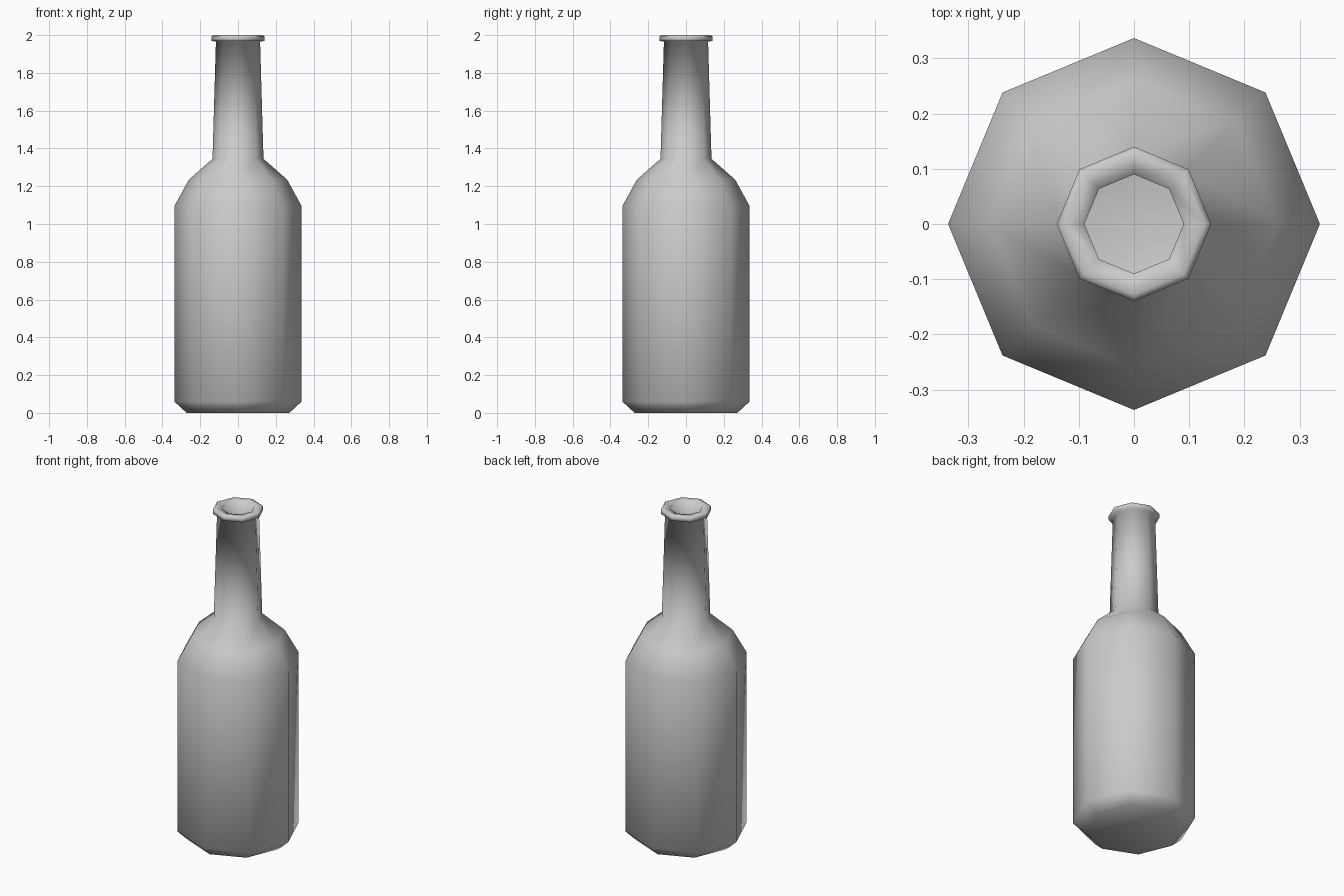
import bpy, bmesh, math

if "Cube" in bpy.data.objects:
    bpy.data.objects.remove(bpy.data.objects["Cube"])

SIDES = 8
# (radius, height): base bevel, body, shoulder, neck, lip, inner mouth
profile = [(0.272, 0), (0.337, 0.06), (0.337, 1.095), (0.26, 1.235),
           (0.135, 1.345), (0.117, 1.965), (0.14, 1.97), (0.14, 1.994),
           (0.128, 2.0), (0.09, 1.995), (0.09, 1.88)]

# Bottle: eight-sided lathe with closed base and open mouth
bm = bmesh.new()
rings = []
for r, z in profile:
    rings.append([bm.verts.new((r * math.cos(math.tau * i / SIDES),
                                r * math.sin(math.tau * i / SIDES), z))
                  for i in range(SIDES)])
for low, high in zip(rings, rings[1:]):
    for i in range(SIDES):
        j = (i + 1) % SIDES
        bm.faces.new((low[i], low[j], high[j], high[i]))
bm.faces.new(rings[0][::-1])
for f in bm.faces:
    f.smooth = True

mesh = bpy.data.meshes.new("bottle")
bm.to_mesh(mesh)
bm.free()
bottle = bpy.data.objects.new("bottle", mesh)
bpy.context.collection.objects.link(bottle)
